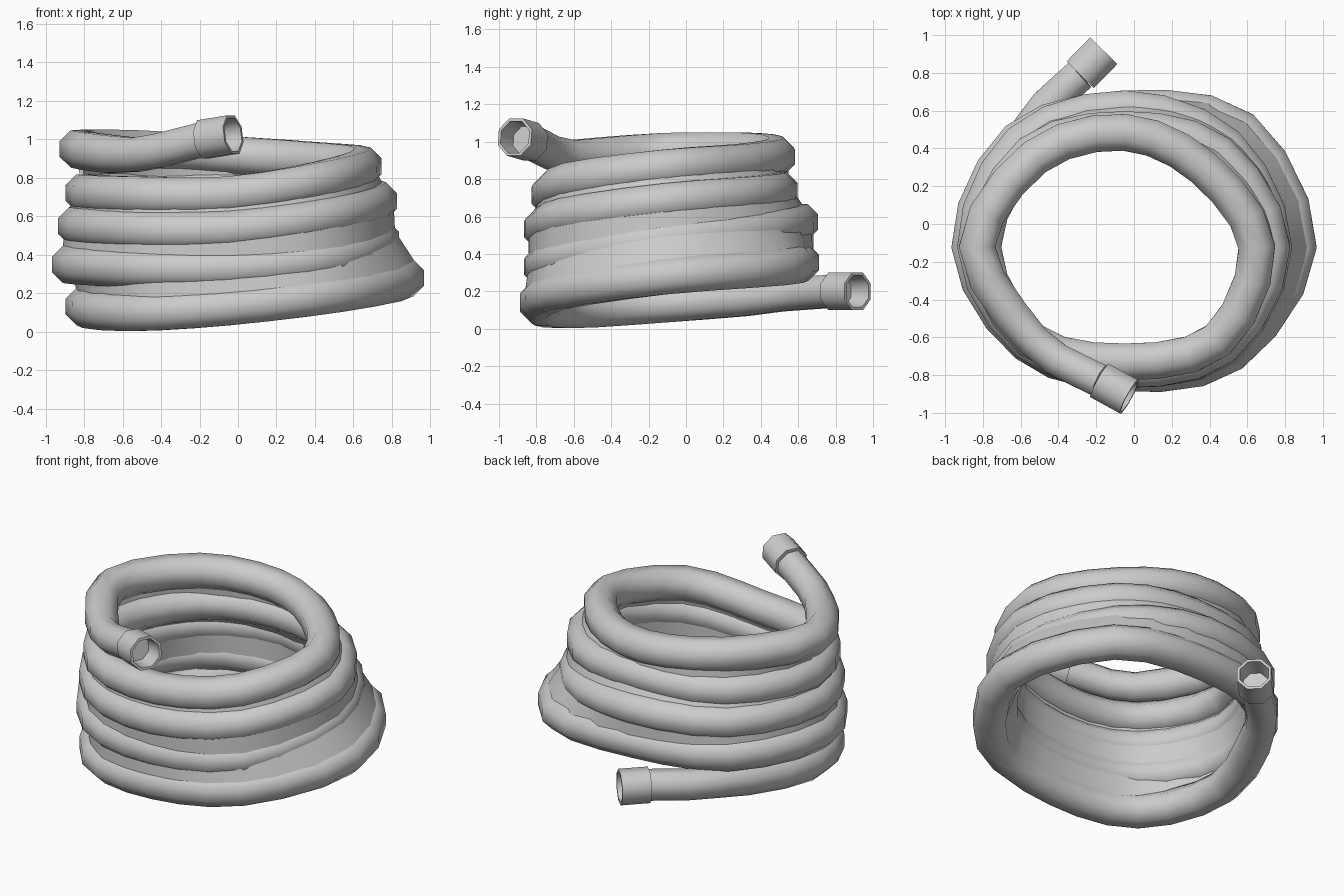
import bpy
from math import sin, cos, pi, radians
from mathutils import Vector

if "Cube" in bpy.data.objects:
    bpy.data.objects.remove(bpy.data.objects["Cube"])

SIDES, SUB = 8, 3
CX, CY = -0.05, -0.12      # coil axis
UP = Vector((0, 0, 1))

# (radius, height) every 45 degrees, starting on the left and running counter-clockwise
COIL = [
    (.75, .13), (.73, .10), (.67, .13), (.80, .20), (.92, .28), (.88, .33), (.73, .36), (.80, .36),
    (.82, .35), (.73, .33), (.65, .33), (.75, .38), (.79, .48), (.76, .53), (.73, .57), (.78, .56),
    (.79, .55), (.72, .53), (.65, .53), (.74, .60), (.78, .68), (.70, .72), (.62, .74), (.70, .73),
    (.75, .72), (.70, .71), (.61, .71), (.70, .79), (.70, .86), (.59, .89), (.605, .92), (.67, .95),
    (.78, .95)]
START = [Vector(p) for p in ((-.16, .917, .20), (-.285, .79, .20), (-.56, .50, .18))]
END = [Vector(p) for p in ((-.53, -.62, .92), (-.18, -.83, 1.0), (-.025, -.915, 1.025))]


def coil_point(i, r, z):
    a = radians(180 + 45 * i)
    return Vector((CX + r * cos(a), CY + r * sin(a), z))


def make_object(name, verts, faces, angle):
    mesh = bpy.data.meshes.new(name)
    mesh.from_pydata(verts, [], faces)
    mesh.update()
    ob = bpy.data.objects.new(name, mesh)
    bpy.context.collection.objects.link(ob)
    bpy.ops.object.select_all(action='DESELECT')
    ob.select_set(True)
    bpy.context.view_layer.objects.active = ob
    bpy.ops.object.mode_set(mode='EDIT')
    bpy.ops.mesh.select_all(action='SELECT')
    bpy.ops.mesh.normals_make_consistent(inside=False)
    bpy.ops.object.mode_set(mode='OBJECT')
    bpy.ops.object.shade_smooth_by_angle(angle=radians(angle))
    return ob


def tube(name, rings, angle):
    """Eight-sided skin over (centre, tangent, radius) rings, capped at both ends."""
    verts, faces = [], []
    for p, t, r in rings:
        side = t.cross(UP).normalized()
        up = side.cross(t).normalized()
        for k in range(SIDES):
            a = 2 * pi * (k + .5) / SIDES
            verts.append(p + (side * cos(a) + up * sin(a)) * r)
    for i in range(len(rings) - 1):
        for k in range(SIDES):
            a, b = i * SIDES + k, i * SIDES + (k + 1) % SIDES
            faces.append((a, b, b + SIDES, a + SIDES))
    last = (len(rings) - 1) * SIDES
    faces += [tuple(range(SIDES)), tuple(range(last, last + SIDES))]
    return make_object(name, verts, faces, angle)


# Smooth path through the control points
ctrl = START + [coil_point(i, r, z) for i, (r, z) in enumerate(COIL)] + END
path = []
for i in range(1, len(ctrl) - 2):
    p0, p1, p2, p3 = ctrl[i - 1:i + 3]
    for s in range(SUB):
        t = s / SUB
        path.append(.5 * (2 * p1 + (p2 - p0) * t + (2 * p0 - 5 * p1 + 4 * p2 - p3) * t * t
                          + (3 * p1 - p0 - 3 * p2 + p3) * t ** 3))
path.append(ctrl[-2])
n = len(path)
tang = [(path[min(i + 1, n - 1)] - path[max(i - 1, 0)]).normalized() for i in range(n)]

# Hose, slightly narrower where it enters the fittings
tube("hose", [(path[i], tang[i], .105 if 3 < i < n - 4 else .095) for i in range(n)], 80)

# Web that fuses neighbouring turns: nearly flush low down and inside, grooved on the left and higher up
first, turn = 2 * SUB, 8 * SUB
steps = (len(COIL) - 1) * SUB - turn
verts, faces = [], []
for i in range(steps + 1):
    a, b = path[first + i], path[first + i + turn]
    inward = (b - a).cross(tang[first + i]).normalized()
    low = max(0, min(1, (2 * turn - i) / (.7 * turn)))
    leftness = .5 + .5 * cos(2 * pi * i / turn)
    fade = min(1, (i + 1) / 5, (steps - i + 1) / 5)
    inner = inward * (.055 + .038 * low) * fade
    outer = inward * (.055 + .033 * low * (1 - leftness)) * fade
    verts += [a + inner, b + inner, b - outer, a - outer]
for i in range(steps):
    for k in range(4):
        a, b = 4 * i + k, 4 * i + (k + 1) % 4
        faces.append((a, b, b + 4, a + 4))
faces += [(0, 1, 2, 3), tuple(range(4 * steps, 4 * steps + 4))]
make_object("coil_web", verts, faces, 60)


# Open octagonal end fittings
def fitting(name, base, tip):
    d = (tip - base).normalized()
    tube(name, [(base, d, .09), (base, d, .109), (tip, d, .109), (tip, d, .092),
                (tip - d * .12, d, .08)], 50)


fitting("bottom_fitting", START[1], START[0])
fitting("top_fitting", END[1], END[2])
